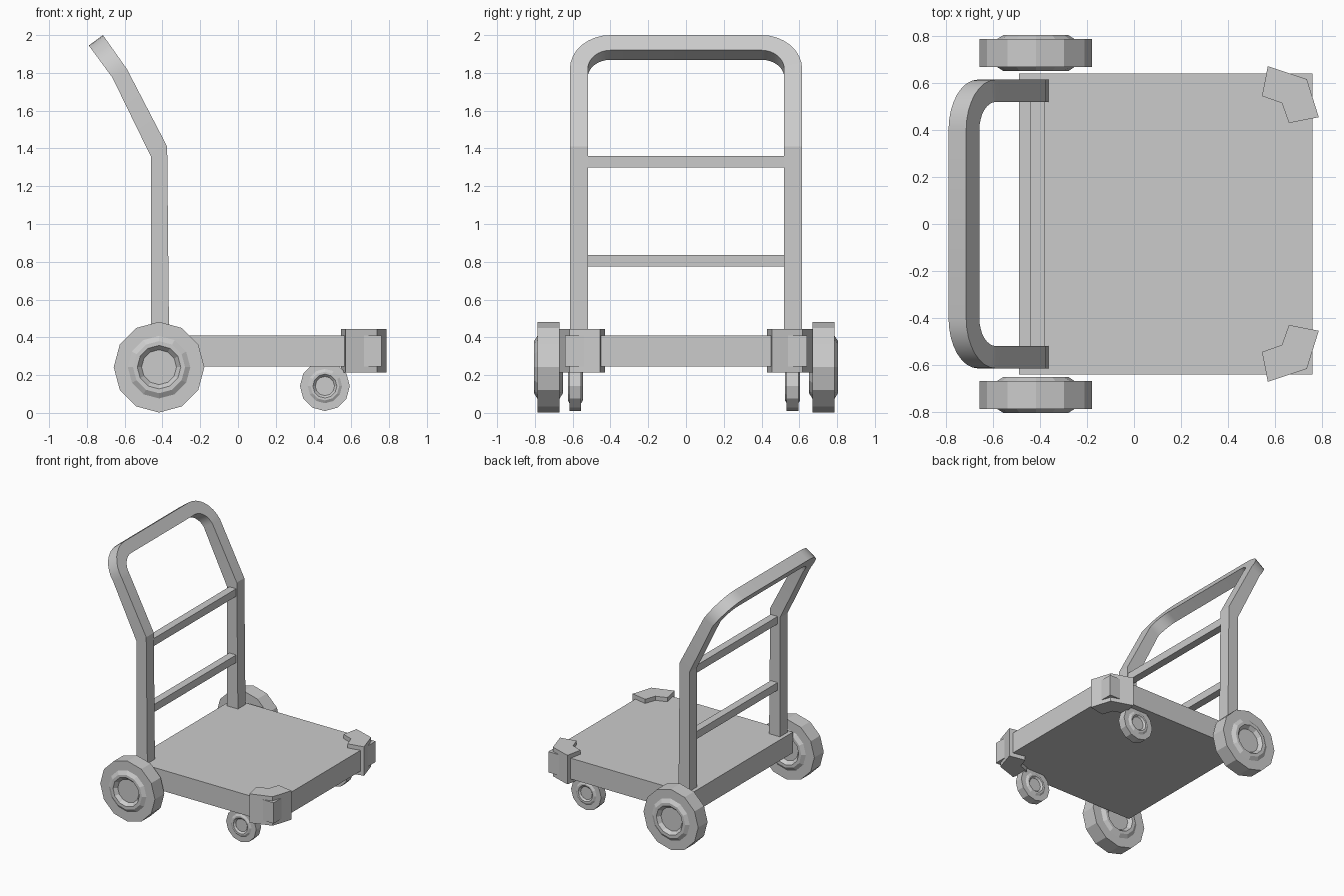
import bpy, bmesh, math

cube = bpy.data.objects.get("Cube")
if cube:
    bpy.data.objects.remove(cube, do_unlink=True)

grey = bpy.data.materials.new("plain grey")
grey.use_nodes = True
COLOUR = (0.6, 0.6, 0.6, 1)
grey.diffuse_color = COLOUR
grey.node_tree.nodes["Principled BSDF"].inputs["Base Color"].default_value = COLOUR


def finish(name, bm):
    bmesh.ops.recalc_face_normals(bm, faces=bm.faces)
    mesh = bpy.data.meshes.new(name)
    bm.to_mesh(mesh)
    bm.free()
    mesh.materials.append(grey)
    obj = bpy.data.objects.new(name, mesh)
    bpy.context.collection.objects.link(obj)
    return obj


def box(name, low, high):
    bm = bmesh.new()
    bmesh.ops.create_cube(bm, size=1)
    for v in bm.verts:
        v.co = [(a + b) / 2 + c * (b - a) for a, b, c in zip(low, high, v.co)]
    return finish(name, bm)


def prism(name, outline, z0, z1):
    bm = bmesh.new()
    face = bm.faces.new([bm.verts.new((x, y, z0)) for x, y in outline])
    top = bmesh.ops.extrude_face_region(bm, geom=[face])["geom"]
    for v in top:
        if isinstance(v, bmesh.types.BMVert):
            v.co.z = z1
    return finish(name, bm)


def wheel(name, centre, radius, tread, hub, dish, sides=12):
    """Lathe a tyre with a raised rim and a dished hub on both faces."""
    half = [(1, tread), (0.69, tread), (0.575, hub), (0.48, hub), (0.385, dish)]
    profile = [(r, -w) for r, w in reversed(half)] + half
    bm = bmesh.new()
    rings = []
    for r, w in profile:
        ring = []
        for i in range(sides):
            a = math.tau * i / sides
            ring.append(bm.verts.new((centre[0] + radius * r * math.cos(a),
                                      centre[1] + w,
                                      centre[2] + radius * r * math.sin(a))))
        rings.append(ring)
    for a, b in zip(rings, rings[1:]):
        for i in range(sides):
            j = (i + 1) % sides
            bm.faces.new((a[i], a[j], b[j], b[i]))
    bm.faces.new(rings[0])
    bm.faces.new(rings[-1])
    return finish(name, bm)


# Side profile of the handle: its front and rear edges at each bend
FRONT = [(-0.365, 0.4), (-0.375, 1.41), (-0.588, 1.82), (-0.715, 2.0)]
REAR = [(-0.46, 0.4), (-0.46, 1.355), (-0.665, 1.775), (-0.79, 1.945)]


def along(path, t):
    i = min(int(t), len(path) - 2)
    (x0, z0), (x1, z1) = path[i], path[i + 1]
    return x0 + (x1 - x0) * (t - i), z0 + (z1 - z0) * (t - i)


def handle_edge(side, bend, top, corner=0.4, steps=8):
    """Half of the frame outline as (y, position along the profile)."""
    points = [(side, 0), (side, 1)]
    for i in range(steps + 1):
        a = math.pi / 2 * i / steps
        points.append((corner + (side - corner) * math.cos(a),
                       bend + (top - bend) * math.sin(a)))
    return points + [(-y, t) for y, t in reversed(points)]


# Bent push handle
bm = bmesh.new()
sections = []
for outer, inner in zip(handle_edge(0.615, 2, 3), handle_edge(0.52, 2, 2.556)):
    section = []
    for (y, t), path in ((outer, FRONT), (outer, REAR), (inner, REAR), (inner, FRONT)):
        x, z = along(path, t)
        section.append(bm.verts.new((x, y, z)))
    sections.append(section)
for a, b in zip(sections, sections[1:]):
    for i in range(4):
        j = (i + 1) % 4
        bm.faces.new((a[i], a[j], b[j], b[i]))
bm.faces.new(sections[0])
bm.faces.new(sections[-1])
handle = finish("push_handle", bm)
bpy.ops.object.select_all(action="DESELECT")
handle.select_set(True)
bpy.context.view_layer.objects.active = handle
bpy.ops.object.shade_smooth_by_angle(angle=math.radians(20))

# Rungs between the handle posts
for name, z in (("lower_rung", 0.775), ("upper_rung", 1.3)):
    box(name, (-0.44, -0.53, z), (-0.38, 0.53, z + 0.06))

# Load deck
box("deck", (-0.49, -0.64, 0.245), (0.76, 0.64, 0.41))

# Corner bumpers and wheels on both sides
BUMPER = [(0.57, 0.672), (0.736, 0.617), (0.787, 0.455),
          (0.66, 0.43), (0.63, 0.515), (0.545, 0.545)]
for side, s in (("left", 1), ("right", -1)):
    # "left" and "right" here follow the +y and -y edges of the deck
    edge = "back" if s > 0 else "front"
    prism(edge + "_corner_bumper", [(x, y * s) for x, y in BUMPER], 0.213, 0.443)
    wheel(edge + "_large_wheel", (-0.418, 0.728 * s, 0.242), 0.24, 0.059, 0.077, 0.05)
    wheel(edge + "_small_wheel", (0.46, 0.575 * s - 0.011, 0.142), 0.132, 0.031, 0.04, 0.027)
